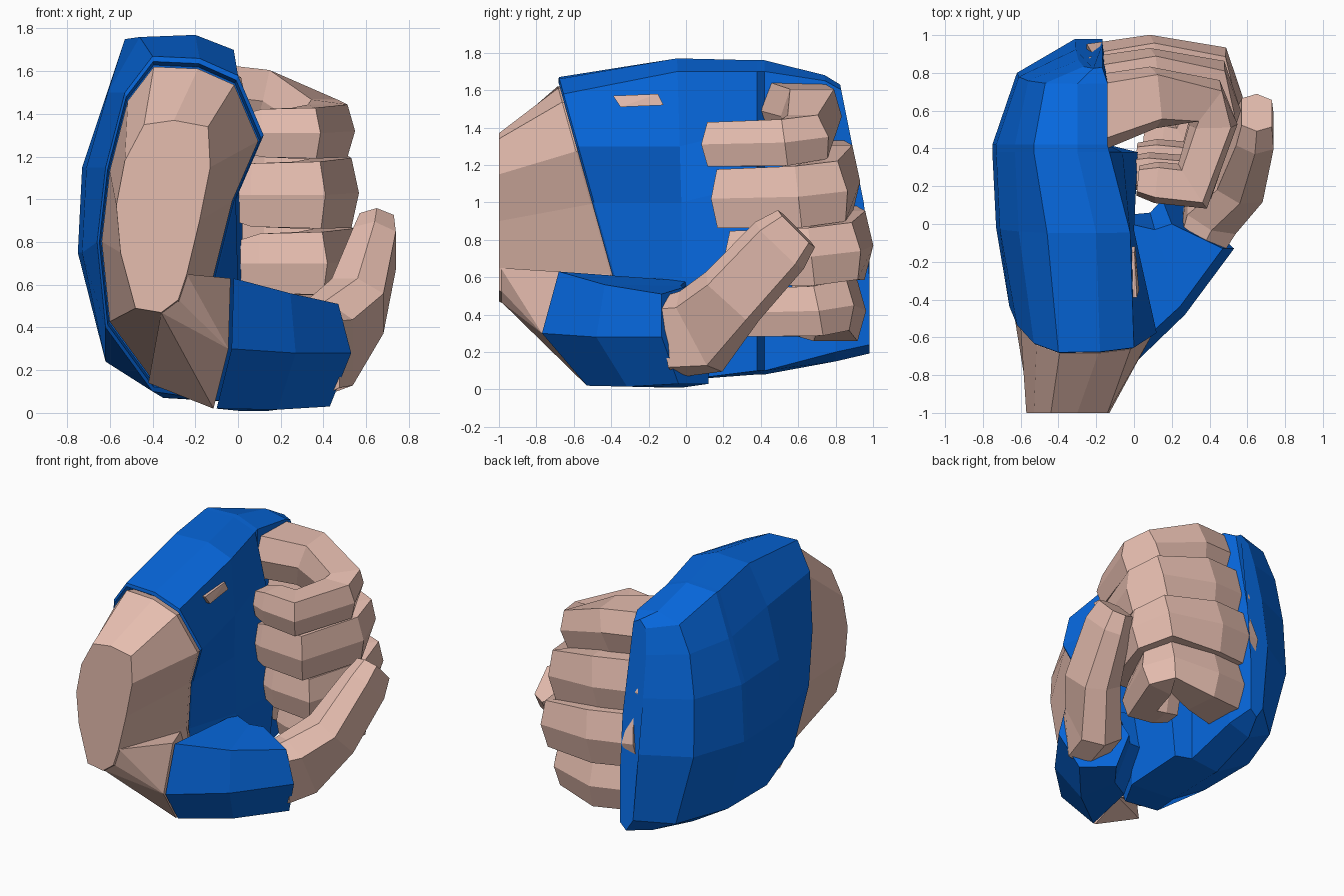
import bpy
import bmesh
from mathutils import Vector

default_cube = bpy.data.objects.get("Cube")
if default_cube:
    bpy.data.objects.remove(default_cube, do_unlink=True)


def make_material(name, colour):
    material = bpy.data.materials.new(name)
    material.use_nodes = True
    material.diffuse_color = (*colour, 1)
    shader = material.node_tree.nodes["Principled BSDF"]
    shader.inputs["Base Color"].default_value = (*colour, 1)
    shader.inputs["Roughness"].default_value = .8
    return material


skin = make_material("skin", (.79, .51, .43))
blue = make_material("blue glove", (.002, .14, .74))


def finish(name, bm, material):
    """Turn a bmesh into a flat shaded object with one material."""
    bmesh.ops.recalc_face_normals(bm, faces=bm.faces)
    mesh = bpy.data.meshes.new(name)
    bm.to_mesh(mesh)
    bm.free()
    mesh.materials.append(material)
    obj = bpy.data.objects.new(name, mesh)
    bpy.context.collection.objects.link(obj)
    return obj


def loft(name, rings, material):
    """Skin a list of equally long point rings and close both ends."""
    bm = bmesh.new()
    loops = [[bm.verts.new(point) for point in ring] for ring in rings]
    count = len(loops[0])
    for lower, upper in zip(loops, loops[1:]):
        for i in range(count):
            j = (i + 1) % count
            bm.faces.new((lower[i], lower[j], upper[j], upper[i]))
    bm.faces.new(loops[0])
    bm.faces.new(loops[-1])
    return finish(name, bm, material)


def hull(name, points, material):
    """Wrap a convex skin around a few points."""
    bm = bmesh.new()
    verts = [bm.verts.new(point) for point in points]
    result = bmesh.ops.convex_hull(bm, input=verts)
    loose = [v for v in result["geom_interior"] if isinstance(v, bmesh.types.BMVert)]
    bmesh.ops.delete(bm, geom=loose, context="VERTS")
    return finish(name, bm, material)


HEXAGON = [(1, 0), (.72, 1), (-.72, 1), (-1, 0), (-.72, -1), (.72, -1)]


def sweep(name, path, sides, heights, up, material):
    """Sweep a hexagon along a path with mitred bends."""
    path = [Vector(point) for point in path]
    last = len(path) - 1
    rings = []
    for i, point in enumerate(path):
        incoming = (point - path[max(i - 1, 0)]).normalized()
        outgoing = (path[min(i + 1, last)] - point).normalized()
        tangent = (incoming + outgoing).normalized()
        side = tangent.cross(up).normalized()
        rise = side.cross(tangent)
        stretch = 1 / max(tangent.dot(outgoing if i < last else incoming), .75)
        rings.append([point + side * s * sides[i] * stretch + rise * h * heights[i]
                      for s, h in HEXAGON])
    return loft(name, rings, material)


def place(outline, y, slant=0, lowest=0):
    """Stand an x-z outline at depth y, leaning with height about the middle of the hand."""
    return [Vector((x, y + slant * max(z - .85, lowest), z)) for x, z in outline]


def scaled(outline, sx, sz, cx=-.3, cz=.85):
    return [(cx + (x - cx) * sx, cz + (z - cz) * sz) for x, z in outline]


# Hand outlines, from the top down the palm and up the back
wrist = [(-.44, 1.35), (-.3, 1.37), (-.14, 1.34), (-.13, 1.15), (-.18, .9), (-.24, .65),
         (-.28, .53), (-.36, .47), (-.48, .49), (-.55, .75), (-.57, .97), (-.53, 1.18)]
opening = [(-.4, 1.67), (-.18, 1.66), (0, 1.58), (.12, 1.3), (-.01, 1), (-.11, .6),
           (-.12, .06), (-.4, .1), (-.62, .4), (-.66, .8), (-.62, 1.15), (-.53, 1.5)]
middle = [(-.46, 1.76), (-.2, 1.77), (-.02, 1.7), (0, 1.3), (-.01, 1), (0, .6),
          (0, .05), (-.35, .07), (-.62, .24), (-.73, .75), (-.71, 1.15), (-.61, 1.5)]
palm_end = [(-.53, 1.75), (-.3, 1.76), (-.13, 1.7), (-.06, 1.4), (.02, 1.1), (.02, .6),
            (-.03, .1), (-.35, .08), (-.62, .24), (-.75, .75), (-.73, 1.15), (-.63, 1.45)]
knuckles = [(min(x, -.14), z) for x, z in palm_end]
knuckle_ends = [(-.47, 1.63), (-.3, 1.68), (-.14, 1.65), (-.14, 1.3), (-.14, 1), (-.14, .6),
                (-.14, .2), (-.3, .15), (-.48, .24), (-.62, .75), (-.61, 1.15), (-.56, 1.45)]

# Wrist running into the glove
loft("wrist", [
    place(wrist, -1),
    place(scaled(opening, .94, .94), -.47, -.28, -1),
    place(scaled(opening, .7, .8), -.25),
], skin)

# Glove body with a thin rim at the wrist and a step where the fingers leave it
loft("glove_body", [
    place(scaled(opening, .95, .95), -.4, -.28, -1),
    place(scaled(opening, .97, .97), -.46, -.28, -1),
    place(opening, -.45, -.28, -1),
    place(middle, -.02, -.03),
    place(palm_end, .38),
    place(knuckles, .42),
    place(knuckle_ends, .8, -.07),
    place(scaled(knuckle_ends, .3, .94, -.18), .98, -.2),
], blue)

# Small gap in the glove showing the palm
gap = [(.005, -.39, 1.57), (-.007, -.15, 1.58), (-.003, -.12, 1.52), (.017, -.35, 1.51)]
hull("palm_gap", [(x + d, y, z) for x, y, z in gap for d in (-.02, .01)], skin)

# Thumb cuff, running from the heel of the palm to the thumb
cuff_start = [(-.02, -.68, .63), (-.03, -.77, .3), (-.1, -.53, .02),
              (0, -.1, .01), (-.02, .05, .3), (-.02, 0, .58)]
cuff_end = [(.47, -.13, .51), (.53, -.13, .28), (.43, -.04, .03),
            (.25, .12, .03), (.15, .13, .3), (.2, 0, .55)]
cuff_middle = [(Vector(a) + Vector(b)) / 2 + Vector((.02, -.03, -.01))
               for a, b in zip(cuff_start, cuff_end)]
loft("thumb_cuff", [cuff_start, cuff_middle, cuff_end], blue)

# Heel of the palm between wrist and thumb cuff
heel = [Vector(point) - Vector((.015, 0, 0)) for point in cuff_start[:3]]
heel += place([wrist[i] for i in (5, 6, 7)], -.99)
heel += [Vector(point) for point in ((-.42, -.45, .14), (-.2, -.3, .58), (-.12, -.3, .12))]
hull("palm_heel", heel, skin)

# Thumb
sweep("thumb",
      [(.36, -.09, .28), (.41, .08, .31), (.56, .25, .5), (.64, .5, .77), (.65, .59, .86)],
      [.22, .23, .19, .18, .14], [.12, .14, .13, .1, .08], Vector((1, 0, 0)), skin)

# Fingers: base height, curl height, knuckle depth, front depth, reach, tip, half height
fingers = {
    "index": (1.47, 1.32, .69, .2, .42, .02, .125),
    "middle": (1.12, 1.03, .79, .25, .44, -.03, .165),
    "ring": (.78, .71, .86, .32, .45, .01, .155),
    "little": (.43, .42, .82, .42, .39, .05, .135),
}
for name, (base, curl, back, front, reach, tip, half) in fingers.items():
    path = [(-.2, back - .1, base + .02),
            (.1, back - .02, base - .01),
            (reach - .05, back - .04, curl + .03),
            (reach, (back + front) / 2 + .08, curl),
            (reach - .11, front, curl - .01),
            (tip + .1, front + .02, curl - .01),
            (tip, front + .03, curl - .01)]
    sweep(name + "_finger", path,
          [.2, .16, .12, .12, .11, .11, .08],
          [half * f for f in (1.2, 1.2, 1, 1, .95, .9, .7)],
          Vector((0, 0, 1)), skin)
